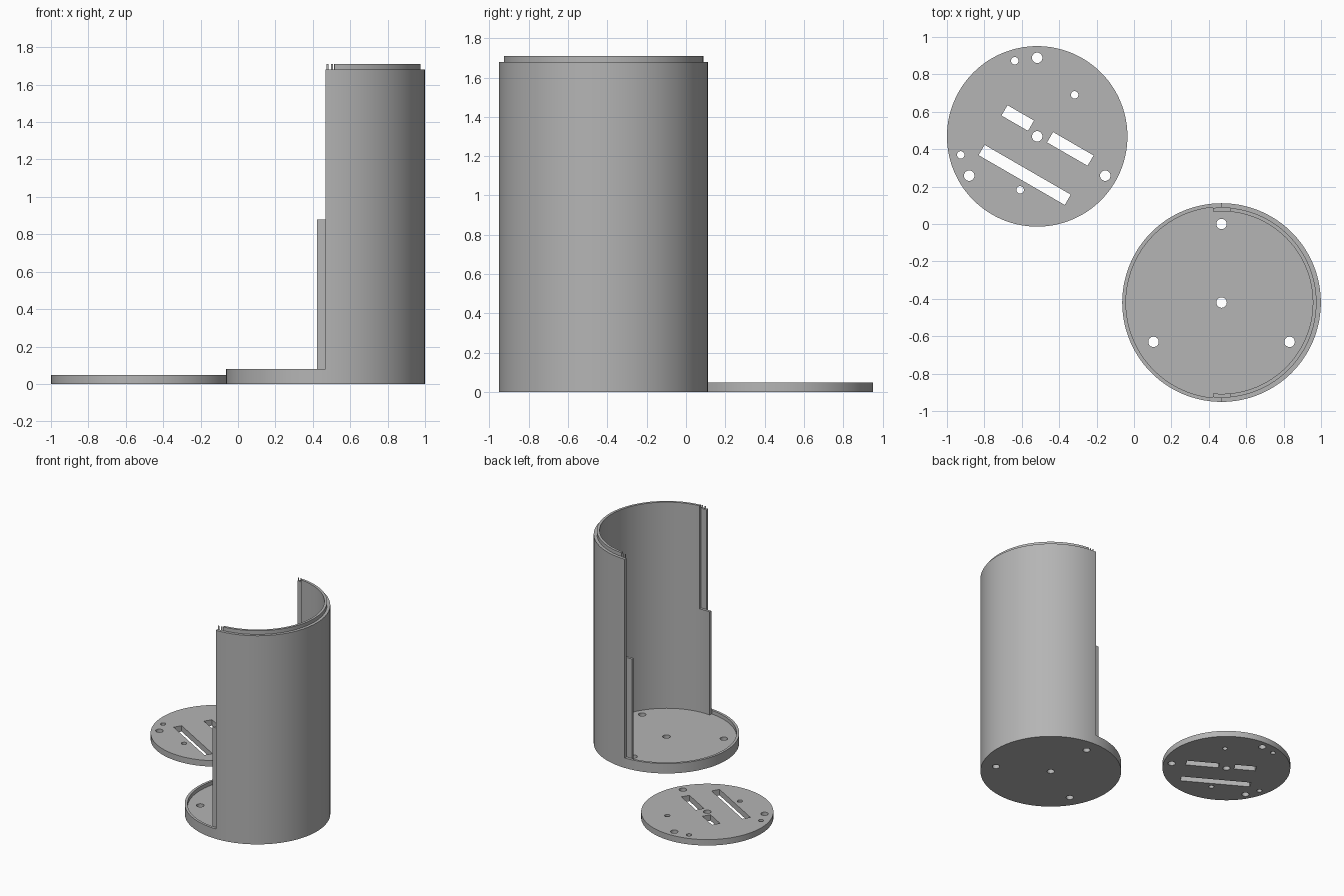
import bpy, bmesh, math

if "Cube" in bpy.data.objects:
    bpy.data.objects.remove(bpy.data.objects["Cube"])

grey = bpy.data.materials.new("plain_grey")
grey.diffuse_color = (0.46, 0.46, 0.46, 1)
grey.use_nodes = True
grey.node_tree.nodes["Principled BSDF"].inputs["Base Color"].default_value = grey.diffuse_color


def prism(name, points, z0, z1):
    """Extrude a closed outline from z0 to z1."""
    bm = bmesh.new()
    face = bm.faces.new([bm.verts.new((x, y, z0)) for x, y in points])
    ext = bmesh.ops.extrude_face_region(bm, geom=[face])
    for v in ext["geom"]:
        if isinstance(v, bmesh.types.BMVert):
            v.co.z = z1
    bmesh.ops.recalc_face_normals(bm, faces=bm.faces)
    mesh = bpy.data.meshes.new(name)
    bm.to_mesh(mesh)
    bm.free()
    mesh.materials.append(grey)
    obj = bpy.data.objects.new(name, mesh)
    bpy.context.collection.objects.link(obj)
    return obj


def arc(c, r, a0, a1, n):
    return [(c[0] + r * math.cos(math.radians(a0 + (a1 - a0) * i / n)),
             c[1] + r * math.sin(math.radians(a0 + (a1 - a0) * i / n))) for i in range(n + 1)]


def disc(name, c, r, z0, z1, n=144):
    return prism(name, arc(c, r, 0, 360, n)[:-1], z0, z1)


def sector(c, r0, r1, a0, a1, z0, z1):
    """Part of a ring, used as a cutter."""
    n = 72
    return prism("cutter", arc(c, r1, a0, a1, n) + arc(c, r0, a1, a0, n), z0, z1)


def slot(c, dx, dy, length, width, angle):
    ca, sa = math.cos(angle), math.sin(angle)
    pts = [(c[0] + dx + u * ca - v * sa, c[1] + dy + u * sa + v * ca)
           for u, v in ((-length / 2, -width / 2), (length / 2, -width / 2),
                        (length / 2, width / 2), (-length / 2, width / 2))]
    return prism("cutter", pts, -0.1, 0.2)


def cut(obj, cutter):
    cutter.hide_render = True
    mod = obj.modifiers.new("cut", "BOOLEAN")
    mod.operation = "DIFFERENCE"
    mod.solver = "EXACT"
    mod.object = cutter
    bpy.context.view_layer.objects.active = obj
    bpy.ops.object.modifier_apply(modifier=mod.name)
    bpy.data.objects.remove(cutter)


def bolt_holes(obj, c):
    """Centre hole and three holes around it."""
    cut(obj, disc("cutter", c, 0.028, -0.1, 0.2, 32))
    for a in (90, 210, 330):
        p = (c[0] + 0.42 * math.cos(math.radians(a)), c[1] + 0.42 * math.sin(math.radians(a)))
        cut(obj, disc("cutter", p, 0.028, -0.1, 0.2, 32))


def smooth(obj):
    bpy.ops.object.select_all(action="DESELECT")
    obj.select_set(True)
    bpy.context.view_layer.objects.active = obj
    bpy.ops.object.shade_smooth_by_angle(angle=math.radians(30))


# Half-open cylindrical housing
C = (0.468, -0.42)
housing = disc("housing", C, 0.531, 0, 1.71)
cut(housing, disc("cutter", C, 0.488, 0.05, 2))                    # bore
cut(housing, sector(C, 0.508, 0.6, 90, 270, 0.08, 2))              # open half, leaves tongue
cut(housing, sector(C, 0.3, 0.511, 95.3, 264.7, 0.05, 2))          # rim inside
cut(housing, sector(C, 0.3, 0.6, 90, 270, 0.88, 2))                # above the tongues
cut(housing, sector(C, 0.3, 0.508, 84.7, 275.3, 0.88, 2))          # upper rebates
cut(housing, sector(C, 0.508, 0.6, -100, 100, 1.68, 2))            # step under the top lip
bolt_holes(housing, C)
smooth(housing)

# Loose mounting plate with slots
P = (-0.5175, 0.4685)
plate = disc("mounting_plate", P, 0.4825, 0, 0.048)
bolt_holes(plate, P)
for dx, dy in ((-0.12, 0.404), (0.2, 0.222), (-0.409, -0.099), (-0.091, -0.286)):
    cut(plate, disc("cutter", (P[0] + dx, P[1] + dy), 0.02, -0.1, 0.2, 24))
for dx, dy, length in ((-0.104, 0.098, 0.164), (0.177, -0.067, 0.25), (-0.067, -0.206, 0.532)):
    cut(plate, slot(P, dx, dy, length, 0.064, math.radians(-30)))
smooth(plate)
